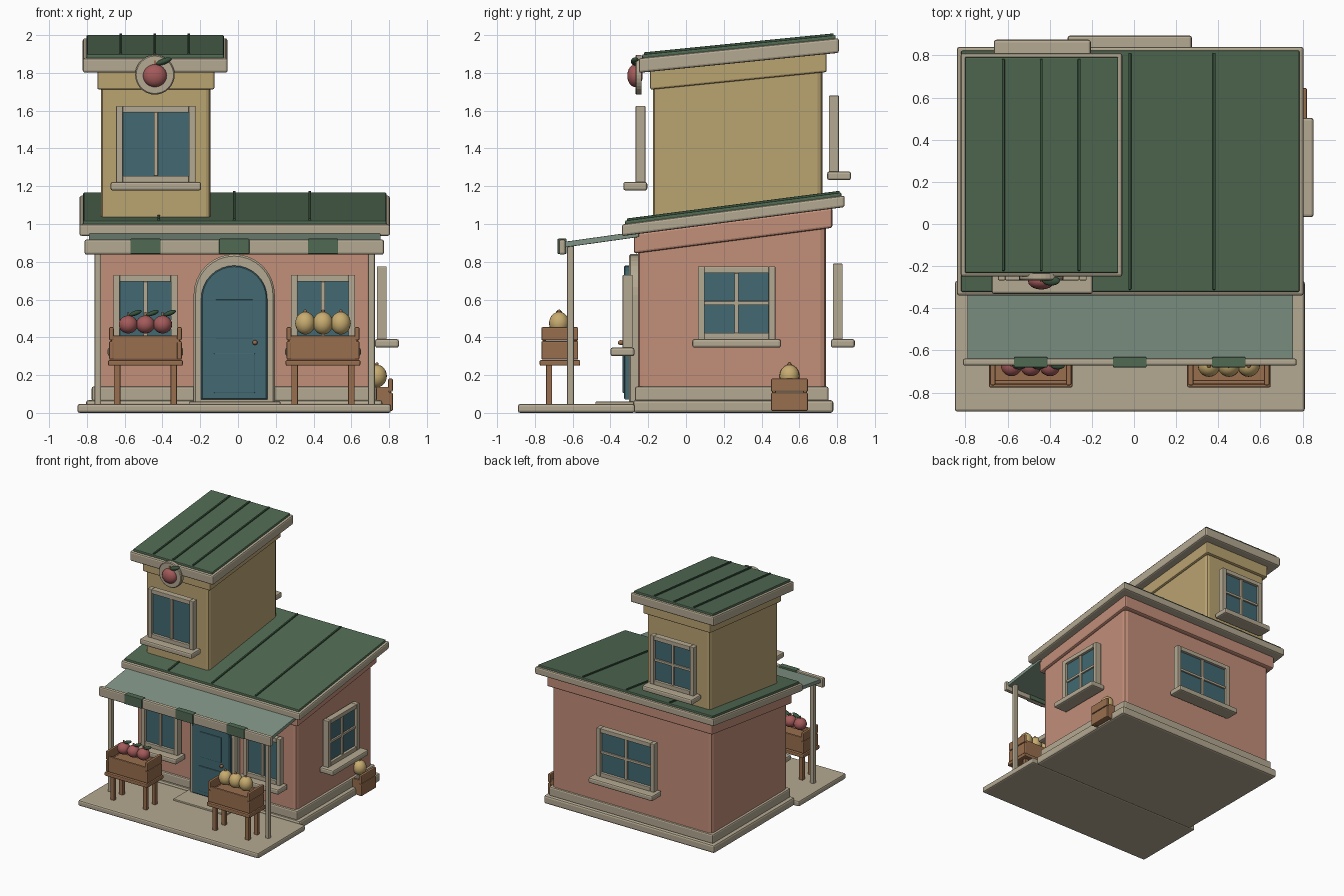
import bpy, bmesh
from math import pi, sin, cos
from mathutils import Matrix, Vector

if "Cube" in bpy.data.objects:
    bpy.data.objects.remove(bpy.data.objects["Cube"], do_unlink=True)


def colour(name, *rgb):
    lin = [((c / 255 + 0.055) / 1.055) ** 2.4 for c in rgb] + [1]
    m = bpy.data.materials.new(name)
    m.use_nodes = True
    m.diffuse_color = lin
    m.node_tree.nodes["Principled BSDF"].inputs["Base Color"].default_value = lin
    return m


STONE = colour("pale stone", 180, 169, 146)
PINK = colour("pink plaster", 194, 142, 121)
YELLOW = colour("ochre plaster", 186, 163, 113)
ROOF = colour("roof green", 81, 106, 83)
AWNING = colour("awning green", 129, 149, 134)
TEAL = colour("teal", 66, 105, 114)
WOOD = colour("crate wood", 152, 110, 78)
RED = colour("apple red", 164, 90, 90)
MELON = colour("melon yellow", 200, 172, 112)
DARK = colour("dark green", 56, 82, 60)


def finish(name, bm, mat, place=None, smooth=False):
    bmesh.ops.recalc_face_normals(bm, faces=bm.faces)
    mesh = bpy.data.meshes.new(name)
    for f in bm.faces:
        f.smooth = smooth
    bm.to_mesh(mesh)
    bm.free()
    mesh.materials.append(mat)
    obj = bpy.data.objects.new(name, mesh)
    if place:
        obj.matrix_world = place
    bpy.context.collection.objects.link(obj)
    return obj


def box(name, x, y, z, mat, bevel=0.008, tilt=(0, 0), place=None, upright=False):
    """Box from ranges; tilt slopes its bottom and top along y."""
    bm = bmesh.new()
    bmesh.ops.create_cube(bm, size=1)
    for v in bm.verts:
        top = v.co.z > 0
        py = y[v.co.y > 0]
        v.co = (x[v.co.x > 0], py, z[top] + tilt[top] * py)
    if bevel:
        edges = [e for e in bm.edges if not upright or
                 abs((e.verts[0].co - e.verts[1].co).normalized().z) > 0.9]
        bmesh.ops.bevel(bm, geom=edges, offset=bevel, segments=2, profile=0.5,
                        affect='EDGES')
    return finish(name, bm, mat, place)


def plate(name, points, y, mat, bevel=0.006):
    """Outline in x and z, extruded along y."""
    bm = bmesh.new()
    face = bm.faces.new([bm.verts.new((px, y[0], pz)) for px, pz in points])
    res = bmesh.ops.extrude_face_region(bm, geom=[face])
    for v in res["geom"]:
        if isinstance(v, bmesh.types.BMVert):
            v.co.y = y[1]
    bm.normal_update()
    rim = [e for e in bm.edges if all(abs(v.co.y - y[0]) < 1e-5 for v in e.verts)]
    bmesh.ops.bevel(bm, geom=rim, offset=bevel, segments=1, affect='EDGES')
    return finish(name, bm, mat)


def ball(name, centre, scale, mat, tilt=0):
    bm = bmesh.new()
    bmesh.ops.create_uvsphere(bm, u_segments=20, v_segments=12, radius=1)
    place = (Matrix.Translation(centre) @ Matrix.Rotation(tilt, 4, 'Y')
             @ Matrix.Diagonal((*scale, 1)))
    bmesh.ops.transform(bm, matrix=place, verts=bm.verts)
    return finish(name, bm, mat, smooth=True)


def window(name, x, y, turn, width, z0, z1, cross=True):
    """Framed window facing -y before the turn, back of its frame at y."""
    place = Matrix.Translation((x, y, 0)) @ Matrix.Rotation(turn, 4, 'Z')
    h, t = width / 2, 0.035
    dep = (-0.052, 0)
    for side, a, b in (("left", h - t, h), ("right", -h, t - h)):
        box(f"{name}_{side}_jamb", (a, b), dep, (z0, z1), STONE, 0.004, place=place)
    box(name + "_head", (-h + t, h - t), dep, (z1 - t, z1), STONE, 0.004, place=place)
    box(name + "_foot", (-h + t, h - t), dep, (z0, z0 + t), STONE, 0.004, place=place)
    box(name + "_mullion", (-0.011, 0.011), (-0.044, -0.005), (z0 + t, z1 - t),
        STONE, 0.003, place=place)
    if cross:
        mid = (z0 + z1) / 2
        box(name + "_crossbar", (-h + t, h - t), (-0.043, -0.006),
            (mid - 0.01, mid + 0.01), STONE, 0.003, place=place)
    box(name + "_glass", (-h + 0.01, h - 0.01), (-0.03, -0.004), (z0 + 0.01, z1 - 0.01),
        TEAL, 0, place=place)
    box(name + "_sill", (-h - 0.03, h + 0.03), (-0.117, 0.01), (z0 - 0.043, z0 + 0.003),
        STONE, 0.012, place=place)


def roof(name, x, y, z, slope, seams):
    """Sloping stone fascia with a seamed green sheet on top."""
    tilt = (slope, slope)
    box(name + "_fascia", x, y, z, STONE, 0.012, tilt)
    sheet_y = (y[0] + 0.018, y[1] - 0.018)
    top = z[1] + 0.018
    box(name + "_sheet", (x[0] + 0.02, x[1] - 0.02), sheet_y, (z[1] - 0.02, top),
        ROOF, 0.006, tilt)
    for i, s in enumerate(seams):
        box(f"{name}_seam_{i}", (s - 0.007, s + 0.007),
            (sheet_y[0] + 0.01, sheet_y[1] - 0.01), (top - 0.01, top + 0.01),
            DARK, 0.003, tilt)


def apple(name, x, y, z, r, flat=1.0):
    ball(name, (x, y, z), (r, r * flat, r * 0.95), RED)
    box(name + "_stem", (x - 0.005, x + 0.005), (y - 0.005, y + 0.005),
        (z + r * 0.8, z + r * 1.3), WOOD, 0)
    ball(name + "_leaf", (x + r * 0.75, y, z + r * 1.2), (r * 0.7, r * 0.35, r * 0.25),
         DARK, -0.35)


def melon(name, x, y, z):
    ball(name, (x, y, z), (0.053, 0.053, 0.06), MELON)
    ball(name + "_stub", (x, y, z + 0.06), (0.01, 0.01, 0.012), WOOD)


def crate(name, x, y, z, w, d):
    """Open crate with taller boarded ends."""
    h, k = w / 2, d / 2
    for s in (-1, 1):
        for part, a, b in (("lower", 0, 0.098), ("upper", 0.102, 0.172)):
            box(f"{name}_{part}_end_{s}", sorted((x + s * h, x + s * (h - 0.025))),
                (y - k, y + k), (z + a, z + b), WOOD, 0.007)
        box(f"{name}_long_side_{s}", (x - h + 0.01, x + h - 0.01),
            sorted((y + s * (k - 0.005), y + s * (k - 0.025))), (z, z + 0.128), WOOD, 0.006)
    box(name + "_bed", (x - h + 0.02, x + h - 0.02), (y - k + 0.02, y + k - 0.02),
        (z + 0.005, z + 0.095), WOOD, 0)


# Ground slabs and main block
C = -0.02
box("porch_slab", (-0.85, 0.81), (-0.89, -0.27), (0, 0.047), STONE, 0.012)
box("plinth", (-0.805, 0.765), (-0.28, 0.78), (0, 0.068), STONE, 0.015)
box("skirting", (-0.775, 0.735), (-0.27, 0.755), (0.06, 0.14), STONE, 0.012)
box("main_walls", (-0.755, 0.715), (-0.255, 0.742), (0.05, 0.99), PINK, 0.03,
    (0, 0.13), upright=True)
box("main_wall_band", (-0.785, 0.74), (-0.275, 0.775), (0.879, 0.985), PINK, 0.012,
    (0.13, 0.13))
roof("main_roof", (-0.84, 0.805), (-0.34, 0.84), (0.98, 1.042), 0.13,
     (-0.42, C, 0.38))

# Tower
box("tower_walls", (-0.725, -0.145), (-0.175, 0.722), (0.95, 1.84), YELLOW, 0.025,
    (0, 0.1), upright=True)
box("tower_band", (-0.745, -0.125), (-0.19, 0.745), (1.73, 1.835), YELLOW, 0.01,
    (0.1, 0.1))
roof("tower_roof", (-0.822, -0.055), (-0.25, 0.81), (1.825, 1.903), 0.1,
     (-0.62, -0.44, -0.26))

# Round fruit sign
ring = [(-0.44 + 0.105 * cos(i * pi / 16), 1.79 + 0.105 * sin(i * pi / 16))
        for i in range(32)]
plate("sign_disc", ring, (-0.268, -0.235), STONE)
apple("sign_apple", -0.44, -0.27, 1.785, 0.063, 0.65)

# Windows
window("tower_front_window", -0.435, -0.215, 0, 0.42, 1.22, 1.625, False)
window("tower_back_window", -0.435, 0.757, pi, 0.4, 1.275, 1.68)
window("back_window", C, 0.777, pi, 0.53, 0.388, 0.79)
window("side_window", 0.735, 0.268, pi / 2, 0.41, 0.388, 0.775)
window("front_window_right", -0.49, -0.283, 0, 0.34, 0.343, 0.73, False)
window("front_window_left", 0.45, -0.283, 0, 0.34, 0.343, 0.73, False)


# Arched door
def arch(half, foot, spring):
    return ([(C - half, foot), (C + half, foot)] +
            [(C + half * cos(i * pi / 16), spring + half * sin(i * pi / 16))
             for i in range(17)])


plate("door_surround", arch(0.215, 0.045, 0.625), (-0.303, -0.24), STONE, 0.01)
plate("door_leaf", arch(0.175, 0.07, 0.605), (-0.328, -0.29), TEAL)
box("door_upper_panel", (-0.117, 0.077), (-0.335, -0.32), (0.39, 0.6), TEAL, 0.004)
box("door_lower_panel", (-0.127, 0.09), (-0.335, -0.32), (0.105, 0.315), TEAL, 0.004)
ball("door_knob", (0.09, -0.345, 0.372), (0.013, 0.016, 0.013), WOOD)
box("doorstep", (-0.26, 0.225), (-0.48, -0.26), (0.04, 0.06), STONE, 0.005)

# Awning on two posts
box("awning_sheet", (-0.79, 0.755), (-0.655, -0.25), (0.966, 0.996), AWNING, 0.004,
    (0.14, 0.14))
box("awning_front_board", (-0.812, 0.772), (-0.672, -0.638), (0.838, 0.918), STONE, 0.01)
for i, px in enumerate((-0.742, 0.706)):
    box(f"awning_post_{i}", (px - 0.018, px + 0.018), (-0.63, -0.592), (0.04, 0.89),
        STONE, 0.008)
for i, px in enumerate((-0.49, C, 0.45)):
    box(f"awning_tag_{i}", (px - 0.08, px + 0.08), (-0.68, -0.632), (0.842, 0.922), ROOF, 0.004)

# Fruit stands
for name, sx in (("apple", -0.49), ("melon", 0.45)):
    box(name + "_table_top", (sx - 0.198, sx + 0.198), (-0.775, -0.56), (0.25, 0.28),
        WOOD, 0.007)
    for lx in (-0.15, 0.15):
        for ly in (-0.725, -0.61):
            box(name + "_table_leg", (sx + lx - 0.017, sx + lx + 0.017),
                (ly - 0.016, ly + 0.016), (0.04, 0.255), WOOD, 0.005)
    crate(name + "_crate", sx, -0.668, 0.282, 0.385, 0.195)
    for k in (-1, 0, 1):
        if name == "apple":
            apple(f"apple_{k}", sx + k * 0.091, -0.672, 0.468, 0.05)
        else:
            melon(f"melon_{k}", sx + k * 0.094, -0.672, 0.475)

# Small crate beside the wall
crate("side_crate", 0.725, 0.548, 0.01, 0.19, 0.195)
melon("side_melon", 0.735, 0.548, 0.195)
